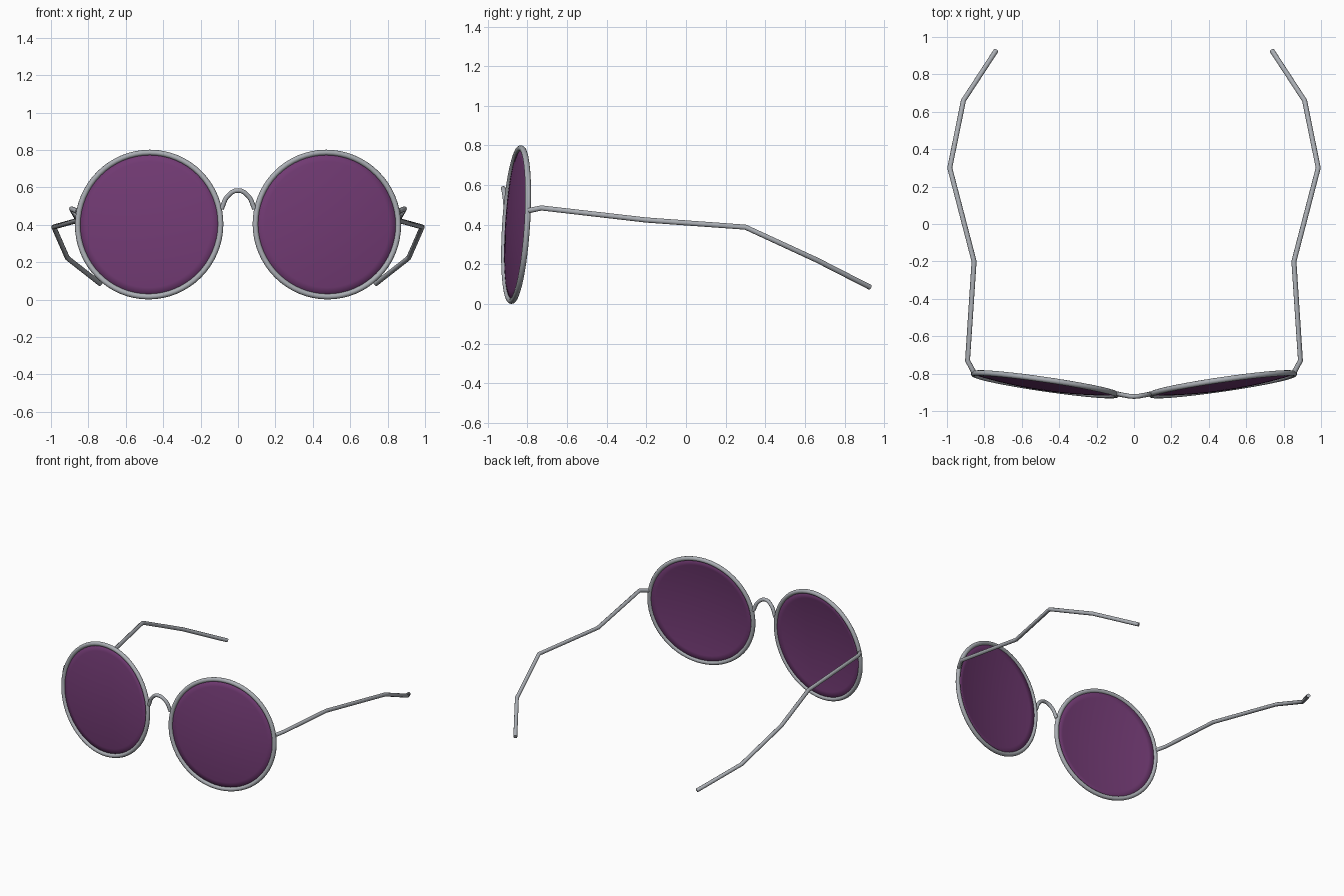
import bpy
import math
from mathutils import Matrix, Vector

if "Cube" in bpy.data.objects:
    bpy.data.objects.remove(bpy.data.objects["Cube"])


def material(name, rgb):
    m = bpy.data.materials.new(name)
    m.diffuse_color = (*rgb, 1.0)
    m.use_nodes = True
    m.node_tree.nodes["Principled BSDF"].inputs["Base Color"].default_value = m.diffuse_color
    return m


METAL = material("grey metal", (0.40, 0.42, 0.45))
PURPLE = material("purple lens", (0.165, 0.042, 0.17))

RIM_R, RIM_T = 0.386, 0.015      # rim centreline radius and tube radius
DOME = 0.03                      # forward bulge of each lens


def wire(name, points, radius, kind="POLY"):
    """Round wire along a path, turned into a mesh."""
    cu = bpy.data.curves.new(name, "CURVE")
    cu.dimensions = "3D"
    cu.bevel_depth = radius
    cu.bevel_resolution = 3
    cu.use_fill_caps = True
    cu.resolution_u = 8
    sp = cu.splines.new(kind)
    if kind == "BEZIER":
        sp.bezier_points.add(len(points) - 1)
        for bp, p in zip(sp.bezier_points, points):
            bp.co = p
            bp.handle_left_type = bp.handle_right_type = "AUTO"
    else:
        sp.points.add(len(points) - 1)
        for sp_pt, p in zip(sp.points, points):
            sp_pt.co = (*p, 1.0)
    sp.use_smooth = True
    cu.materials.append(METAL)
    ob = bpy.data.objects.new(name, cu)
    bpy.context.collection.objects.link(ob)
    bpy.ops.object.select_all(action="DESELECT")
    ob.select_set(True)
    bpy.context.view_layer.objects.active = ob
    bpy.ops.object.convert(target="MESH")
    return ob


def lens(name, place):
    """Shallow dome bulging towards local -y."""
    segs, rings = 64, 8
    verts, faces = [(0, -DOME, 0)], []
    for r in range(1, rings + 1):
        f = r / rings
        for s in range(segs):
            a = math.tau * s / segs
            verts.append((RIM_R * f * math.cos(a), -DOME * (1 - f * f), RIM_R * f * math.sin(a)))
    for s in range(segs):
        n = (s + 1) % segs
        faces.append((0, 1 + s, 1 + n))
        for r in range(rings - 1):
            a, b = 1 + r * segs, 1 + (r + 1) * segs
            faces.append((a + s, b + s, b + n, a + n))
    me = bpy.data.meshes.new(name)
    me.from_pydata(verts, [], faces)
    me.materials.append(PURPLE)
    me.shade_smooth()
    ob = bpy.data.objects.new(name, me)
    bpy.context.collection.objects.link(ob)
    ob.matrix_world = place
    mod = ob.modifiers.new("thickness", "SOLIDIFY")
    mod.thickness = 0.006
    return ob


for side, label in ((1, "right"), (-1, "left")):
    # lens plane: swept back at the outside, leaning back at the top
    place = (Matrix.Translation((side * 0.475, -0.857, 0.401))
             @ Matrix.Rotation(side * math.radians(8.3), 4, "Z")
             @ Matrix.Rotation(-math.radians(3.6), 4, "X"))
    lens(label + "_lens", place)

    # rim
    bpy.ops.mesh.primitive_torus_add(major_radius=RIM_R, minor_radius=RIM_T,
                                     major_segments=64, minor_segments=12)
    rim = bpy.context.object
    rim.name = label + "_rim"
    rim.data.materials.append(METAL)
    rim.data.shade_smooth()
    rim.matrix_world = place @ Matrix.Rotation(math.pi / 2, 4, "X")

    # temple arm with hinge kink and drooping ear end
    path = [(0.858, -0.79, 0.472), (0.89, -0.73, 0.485), (0.855, -0.20, 0.424),
            (0.985, 0.30, 0.388), (0.912, 0.66, 0.222), (0.737, 0.928, 0.085)]
    wire(label + "_temple_arm", [(side * x, y, z) for x, y, z in path], 0.0135)

# nose bridge
wire("nose_bridge", [(-0.088, -0.908, 0.485), (-0.055, -0.915, 0.553), (0, -0.922, 0.583),
                     (0.055, -0.915, 0.553), (0.088, -0.908, 0.485)], 0.0125, "BEZIER")
